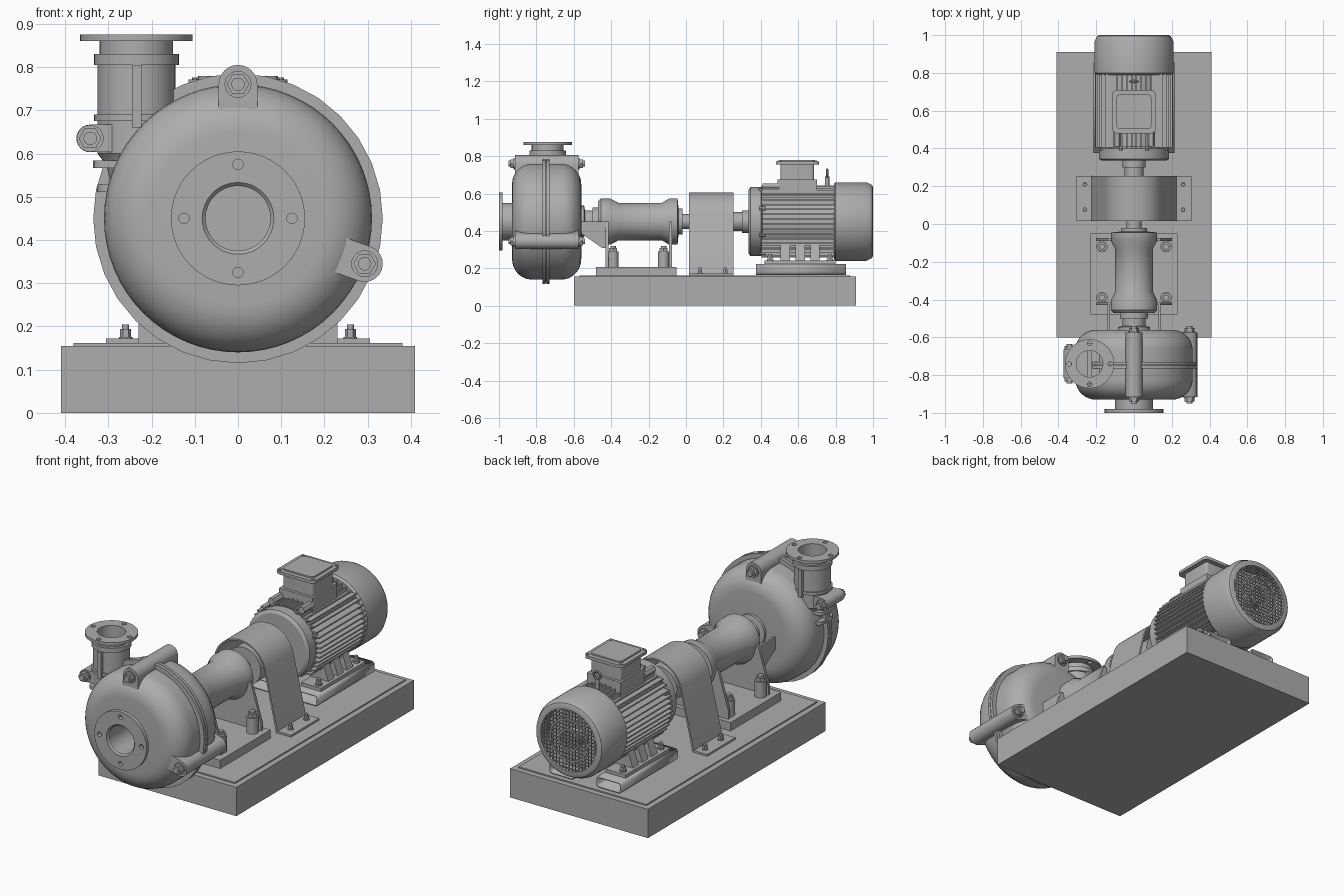
import bpy, bmesh
from math import sin, cos, pi, sqrt, radians, atan2

if "Cube" in bpy.data.objects:
    bpy.data.objects.remove(bpy.data.objects["Cube"])

grey = bpy.data.materials.new("machine grey")
grey.use_nodes = True
tone = (0.42, 0.42, 0.42, 1)
grey.diffuse_color = tone
grey.node_tree.nodes["Principled BSDF"].inputs["Base Color"].default_value = tone
parts = []
AX = 0.45  # height of the shaft line


def finish(name, bm):
    bmesh.ops.remove_doubles(bm, verts=bm.verts, dist=1e-5)
    bmesh.ops.recalc_face_normals(bm, faces=bm.faces)
    me = bpy.data.meshes.new(name)
    bm.to_mesh(me)
    bm.free()
    me.materials.append(grey)
    ob = bpy.data.objects.new(name, me)
    bpy.context.collection.objects.link(ob)
    parts.append(ob)
    return ob


def place(axis, u, v, t):
    return {"x": (t, u, v), "y": (u, t, v), "z": (u, v, t)}[axis]


def prism(name, pts, axis, a, b, caps=True):
    bm = bmesh.new()
    lo = [bm.verts.new(place(axis, u, v, a)) for u, v in pts]
    hi = [bm.verts.new(place(axis, u, v, b)) for u, v in pts]
    for i in range(len(pts)):
        j = (i + 1) % len(pts)
        bm.faces.new((lo[i], lo[j], hi[j], hi[i]))
    if caps:
        bm.faces.new(lo)
        bm.faces.new(hi)
    return finish(name, bm)


def lathe(name, profile, axis="y", c=(0, AX), n=48, turn=0.0):
    bm = bmesh.new()
    rings = []
    for r, t in profile:
        rings.append([bm.verts.new(place(axis, c[0] + r * cos(turn + 2 * pi * i / n),
                                         c[1] + r * sin(turn + 2 * pi * i / n), t)) for i in range(n)])
    for p, q in zip(rings, rings[1:]):
        for i in range(n):
            j = (i + 1) % n
            bm.faces.new((p[i], p[j], q[j], q[i]))
    return finish(name, bm)


def rod(name, r, a, b, axis="y", c=(0, AX), n=32):
    return lathe(name, [(0, a), (r, a), (r, b), (0, b)], axis, c, n)


def boxes(name, items):
    bm = bmesh.new()
    for x0, x1, y0, y1, z0, z1 in items:
        vs = bmesh.ops.create_cube(bm, size=1)["verts"]
        for v in vs:
            v.co = ((x0 + x1) / 2 + v.co.x * (x1 - x0), (y0 + y1) / 2 + v.co.y * (y1 - y0),
                    (z0 + z1) / 2 + v.co.z * (z1 - z0))
    bmesh.ops.recalc_face_normals(bm, faces=bm.faces)
    me_ob = finish(name, bm)
    return me_ob


def rounded(cx, cy, w, h, r, n=5):
    pts = []
    for k, (sx, sy) in enumerate(((1, 1), (-1, 1), (-1, -1), (1, -1))):
        for i in range(n):
            a = pi / 2 * (k + i / (n - 1))
            pts.append((cx + sx * (w / 2 - r) + r * cos(a), cy + sy * (h / 2 - r) + r * sin(a)))
    return pts


def bolt(name, c, t, d, axis, r=0.022):
    # washer, hex nut and stud, growing from t in direction d
    lathe(name + "_washer", [(0, t), (r * 1.2, t), (r * 1.2, t + d * 0.006), (0, t + d * 0.006)], axis, c, 20)
    lathe(name + "_nut", [(0, t), (r, t), (r, t + d * 0.024), (0, t + d * 0.024)], axis, c, 6)
    lathe(name + "_stud", [(0, t), (r * 0.6, t), (r * 0.6, t + d * 0.034), (0, t + d * 0.034)], axis, c, 14)


def drill(ob, c, axis, radius, a, b):
    # four bolt holes around a flange
    for i in range(4):
        cc = (c[0] + radius * cos(i * pi / 2), c[1] + radius * sin(i * pi / 2))
        cut = rod("hole_cutter", 0.012, a, b, axis, cc, 16)
        parts.remove(cut)
        cut.hide_render = True
        mod = ob.modifiers.new("hole", "BOOLEAN")
        mod.operation, mod.object, mod.solver = "DIFFERENCE", cut, "EXACT"
        bpy.context.view_layer.objects.active = ob
        bpy.ops.object.modifier_apply(modifier=mod.name)
        bpy.data.objects.remove(cut)


# Base block and deck plate
boxes("base_block", [(-0.41, 0.41, -0.6, 0.91, 0, 0.155)])
boxes("deck_plate", [(-0.38, 0.38, -0.57, 0.88, 0.15, 0.162)])

# Pump casing: rounded drum with a hollow inlet
corner = [(0.2 + 0.11 * sin(i * pi / 16), 0.105 * (1 - cos(i * pi / 16))) for i in range(9)]
front = [(r, -0.93 + t) for r, t in corner]
back = [(r, -0.56 - t) for r, t in reversed(corner)]
lathe("pump_casing", [(0, -0.8), (0.075, -0.8), (0.075, -0.93)] + front + back + [(0, -0.56)], n=64)
for k, y in enumerate((-0.766, -0.747)):
    rod("casing_rim_%d" % k, 0.335, y, y + 0.016, n=32)
lathe("casing_gasket", [(0.29, -0.75), (0.325, -0.75), (0.325, -0.747), (0.29, -0.747)], n=32)

# Inlet neck and flange
lathe("inlet_neck", [(0.075, -0.92), (0.1, -0.92), (0.1, -0.98), (0.083, -0.998), (0.075, -0.99), (0.075, -0.92)])
ring = lathe("inlet_flange", [(0.083, -1), (0.155, -1), (0.155, -0.98), (0.083, -0.98), (0.083, -1)])
drill(ring, (0, AX), "y", 0.125, -1.02, -0.96)

# Discharge pipe, collars, ribs and flange
out = (-0.235, -0.74)
lathe("discharge_pipe", [(0, 0.51), (0.06, 0.51), (0.075, 0.58), (0.09, 0.6), (0.09, 0.805), (0.098, 0.805),
                         (0.098, 0.83), (0.085, 0.83), (0.085, 0.865), (0.07, 0.865), (0.07, 0.7), (0, 0.7)], "z", out)
lathe("discharge_collar", [(0.08, 0.675), (0.098, 0.675), (0.098, 0.69), (0.08, 0.69), (0.08, 0.675)], "z", out)
ring = lathe("discharge_flange", [(0.07, 0.86), (0.13, 0.86), (0.13, 0.875), (0.07, 0.875), (0.07, 0.86)], "z", out)
drill(ring, out, "z", 0.108, 0.84, 0.89)
for s in (-1, 1):
    boxes("pipe_rib", [(-0.245, -0.223, min(out[1], out[1] + s * 0.108), max(out[1], out[1] + s * 0.108), 0.66, 0.805)])
for z in (0.52, 0.575):
    prism("clamp_rib", rounded(-0.275, out[1], 0.12 if z > 0.55 else 0.1, 0.13, 0.03), "z", z - 0.009, z + 0.009)


# Casing lugs: long round-ended bosses aimed at the axis
def lug(name, c, aim, r, depth, y0, y1):
    pts = [(c[0] + r * cos(aim + pi / 2 + pi * i / 12), c[1] + r * sin(aim + pi / 2 + pi * i / 12)) for i in range(13)]
    ux, uz = depth * cos(aim), depth * sin(aim)
    pts += [(pts[-1][0] + ux, pts[-1][1] + uz), (pts[0][0] + ux, pts[0][1] + uz)]
    prism(name, pts, "y", y0, y1)
    bolt(name + "_front", c, y0, -1, "y", 0.026)
    bolt(name + "_back", c, y1, 1, "y", 0.026)


lug("top_lug", (0, 0.76), -pi / 2, 0.045, 0.083, -0.915, -0.575)
lug("lower_lug", (0.293, 0.345), atan2(0.105, -0.293), 0.042, 0.08, -0.915, -0.575)
lug("side_lug", (-0.342, 0.635), 0, 0.032, 0.08, -0.81, -0.67)

# Shaft, gland and bearing housing
rod("shaft", 0.04, -0.6, 0.36)
lathe("gland", [(0, -0.57), (0.085, -0.57), (0.085, -0.545), (0.06, -0.54), (0.06, -0.5), (0.075, -0.5),
                (0.075, -0.46), (0, -0.46)])
lathe("bearing_housing", [(0, -0.47), (0.11, -0.47), (0.123, -0.455), (0.123, -0.405), (0.1, -0.36), (0.1, -0.13),
                          (0.123, -0.09), (0.123, -0.045), (0.07, -0.04), (0.07, -0.02), (0, -0.02)])
lathe("shaft_collar", [(0, 0.25), (0.05, 0.25), (0.05, 0.3), (0.06, 0.3), (0.06, 0.34), (0, 0.34)])
rod("coupling", 0.1, 0.05, 0.22)

# Bearing pedestal: foot plate, end webs, gussets and hold-down posts
boxes("pedestal_plate", [(-0.23, 0.23, -0.48, -0.05, 0.16, 0.207)])
for k, y in enumerate((-0.43, -0.09)):
    prism("pedestal_web_%d" % k, [(-0.2, 0.2), (0.2, 0.2), (0.2, 0.25), (0.14, 0.45), (-0.14, 0.45), (-0.2, 0.25)],
          "y", y, y + 0.015)
for s in (-1, 1):
    prism("gusset", [(-0.565, 0.45), (-0.42, 0.45), (-0.42, 0.31), (-0.45, 0.31), (-0.565, 0.39)],
          "x", s * 0.135 - 0.006, s * 0.135 + 0.006)
    for y in (-0.39, -0.12):
        rod("hold_down_post", 0.03, 0.2, 0.285, "z", (s * 0.17, y), 24)
        bolt("hold_down", (s * 0.17, y), 0.285, 1, "z", 0.025)

# Coupling guard: bent sheet with splayed legs and feet
skin = []
for r, foot, z in ((0.155, 0.225, 0.172), (0.147, 0.217, 0.162)):
    arc = [(r * cos(0.25 + (pi - 0.5) * i / 24), AX + r * sin(0.25 + (pi - 0.5) * i / 24)) for i in range(25)]
    skin.append([(0.305, z), (foot, z)] + arc + [(-foot, z), (-0.305, z)])
prism("coupling_guard", skin[0] + skin[1][::-1], "y", 0.015, 0.255)
for x in (-0.26, 0.26):
    for y in (0.075, 0.21):
        bolt("guard_bolt", (x, y), 0.17, 1, "z", 0.013)

# Motor drum and end bell
lathe("motor_body", [(0, 0.335), (0.17, 0.335), (0.185, 0.345), (0.185, 0.4), (0.172, 0.41), (0.172, 0.81), (0, 0.81)])
for i in range(8):
    a = pi / 8 + i * pi / 4
    rod("bell_bolt", 0.01, 0.39, 0.425, "y", (0.183 * cos(a), AX + 0.183 * sin(a)), 8)

# Cooling fins: flat on the sides, upright above and below
fins = []
for i in range(12):
    d = -0.143 + 0.026 * i
    w, h = sqrt(0.207 ** 2 - d * d), sqrt(0.192 ** 2 - d * d)
    fins.append((-w, w, 0.405, 0.805, AX + d - 0.004, AX + d + 0.004))
    fins.append((d - 0.004, d + 0.004, 0.405, 0.805, AX - h, AX + h))
boxes("cooling_fins", fins)

# Fan cover, fan and wire grille
lathe("fan_cover", [(0, 0.79), (0.2, 0.79), (0.21, 0.8), (0.21, 0.965), (0.195, 0.995), (0.185, 1), (0.165, 1),
                    (0.165, 0.93), (0, 0.93)], n=64)
rod("fan_hub", 0.05, 0.92, 0.975)
wires = []
for i in range(17):
    d = -0.152 + 0.019 * i
    h = sqrt(0.167 ** 2 - d * d)
    wires.append((-h, h, 0.99, 0.994, AX + d - 0.002, AX + d + 0.002))
    wires.append((d - 0.002, d + 0.002, 0.991, 0.995, AX - h, AX + h))
boxes("grille_wires", wires)
for r in (0.055, 0.11):
    lathe("grille_ring", [(r - 0.004, 0.989), (r + 0.004, 0.989), (r + 0.004, 0.997), (r - 0.004, 0.997),
                          (r - 0.004, 0.989)])

# Terminal box, lid, cable glands and lifting eye
prism("terminal_box", rounded(0, 0.595, 0.18, 0.18, 0.015), "z", 0.6, 0.757)
boxes("terminal_saddle", [(-0.1, 0.1, 0.49, 0.7, 0.58, 0.675)])
prism("terminal_lid", rounded(0, 0.595, 0.23, 0.23, 0.025), "z", 0.755, 0.771)
prism("lid_panel", rounded(0, 0.595, 0.185, 0.185, 0.02), "z", 0.77, 0.779)
for x in (-1, 1):
    for y in (-1, 1):
        rod("lid_screw", 0.008, 0.77, 0.776, "z", (x * 0.099, 0.595 + y * 0.099), 10)
    rod("cable_gland", 0.02, 0.41, 0.5, "y", (x * 0.09, 0.635), 6)
rod("eye_stem", 0.011, 0.62, 0.69, "z", (0, 0.755), 16)
lathe("lifting_eye", [(0.02 + 0.006 * cos(i * pi / 4), 0.755 + 0.006 * sin(i * pi / 4)) for i in range(9)],
      "y", (0, 0.708), 24)

# Motor feet on hollow rails
for s in (-1, 1):
    rail = prism("motor_rail", rounded(s * 0.14, 0.194, 0.15, 0.06, 0.018), "y", 0.375, 0.855, caps=False)
    rail.modifiers.new("wall", "SOLIDIFY").thickness = 0.009
    boxes("motor_foot", [(s * 0.14 - 0.06, s * 0.14 + 0.06, 0.42, 0.8, 0.222, 0.242)])
    for y in (0.53, 0.61, 0.69):
        prism("foot_leg", [(s * 0.08, 0.24), (s * 0.185, 0.24), (s * 0.15, 0.34), (s * 0.06, 0.34)],
              "y", y - 0.025, y + 0.025)
    for y in (0.45, 0.77):
        bolt("foot_bolt", (s * 0.165, y), 0.242, 1, "z", 0.015)

# Soft shading with crisp edges
bpy.ops.object.select_all(action="DESELECT")
for ob in parts:
    ob.select_set(True)
bpy.context.view_layer.objects.active = parts[0]
bpy.ops.object.shade_smooth_by_angle(angle=radians(30))
